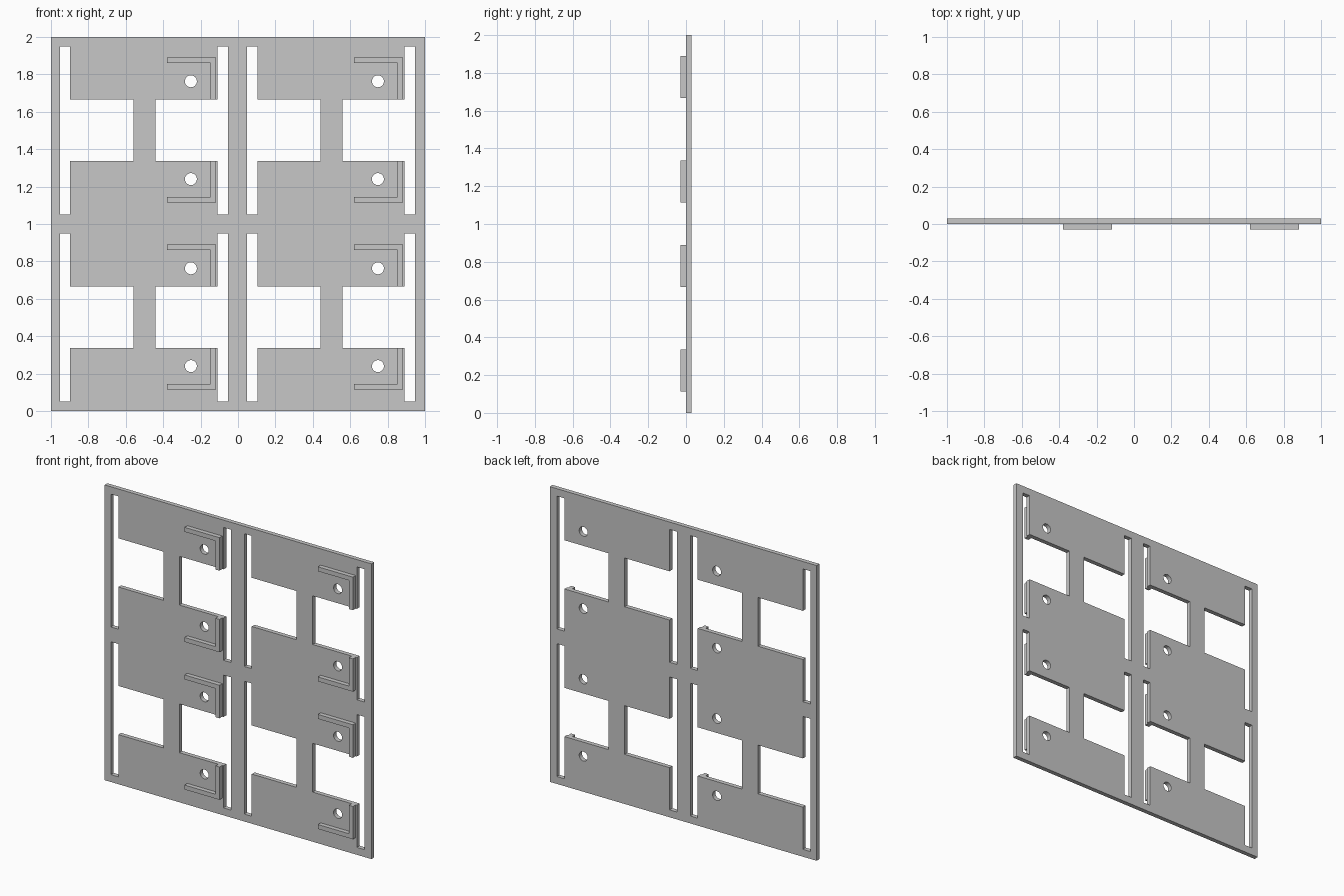
import bpy
from math import cos, sin, pi, radians

cube = bpy.data.objects.get("Cube")
if cube:
    bpy.data.objects.remove(cube, do_unlink=True)

grey = bpy.data.materials.new("plain grey")
grey.use_nodes = True
colour = (0.57, 0.57, 0.57, 1)
grey.diffuse_color = colour
grey.node_tree.nodes["Principled BSDF"].inputs["Base Color"].default_value = colour

THICK = 0.03
LOW, HIGH = -0.164, 0.166  # window edges, measured from the cell centre


def panel(name, outlines, y_mid):
    """Flat upright panel from closed x-z outlines; inner outlines are holes."""
    curve = bpy.data.curves.new(name, "CURVE")
    curve.dimensions = "2D"
    curve.fill_mode = "BOTH"
    curve.extrude = THICK / 2
    for points in outlines:
        spline = curve.splines.new("POLY")
        spline.points.add(len(points) - 1)
        for p, (x, z) in zip(spline.points, points):
            p.co = (x, z, 0, 1)
        spline.use_cyclic_u = True
    obj = bpy.data.objects.new(name, curve)
    bpy.context.collection.objects.link(obj)
    obj.rotation_euler.x = radians(90)
    obj.location.y = y_mid
    bpy.ops.object.select_all(action="DESELECT")
    obj.select_set(True)
    bpy.context.view_layer.objects.active = obj
    bpy.ops.object.convert(target="MESH")
    bpy.ops.object.transform_apply(location=True, rotation=True, scale=True)
    bpy.ops.object.shade_flat()
    mesh = bpy.context.object.data
    mesh.materials.clear()
    mesh.materials.append(grey)


def shift(points, cx, cz):
    return [(x + cx, z + cz) for x, z in points]


def circle(cx, cz, r, n=32):
    return [(cx + r * cos(2 * pi * i / n), cz + r * sin(2 * pi * i / n)) for i in range(n)]


def t_cutout(outer, inner, stem):
    """Tall slot joined to a window that reaches in to the central stem."""
    top = 0.45
    return [(outer, -top), (inner, -top), (inner, LOW), (stem, LOW),
            (stem, HIGH), (inner, HIGH), (inner, top), (outer, top)]


def bracket(tip, base):
    """L-shaped rib: bar at the tip height, upright running to the base height."""
    left, right, w = 0.12, 0.382, 0.03
    inner = tip - w if tip > 0 else tip + w
    return [(left, tip), (right, tip), (right, base),
            (right - w, base), (right - w, inner), (left, inner)]


# Plate with two cutouts and two holes in each of the four cells
outlines = [[(-1, 0), (1, 0), (1, 2), (-1, 2)]]
cells = [("right", -0.5), ("left", 0.5)]
rows = [("lower", 0.5), ("upper", 1.5)]
for side, cx in cells:
    for row, cz in rows:
        outlines.append(shift(t_cutout(-0.453, -0.397, -0.06), cx, cz))
        outlines.append(shift(t_cutout(0.447, 0.391, 0.06), cx, cz))
        for hz in (-0.26, 0.263):
            outlines.append(circle(cx + 0.248, cz + hz, 0.032))
        # Raised ribs on the front
        for end, tip, base in (("bottom", -0.386, LOW), ("top", 0.39, HIGH)):
            panel(f"{row}_{side}_{end}_bracket", [shift(bracket(tip, base), cx, cz)], -THICK / 2)
panel("plate", outlines, THICK / 2)
